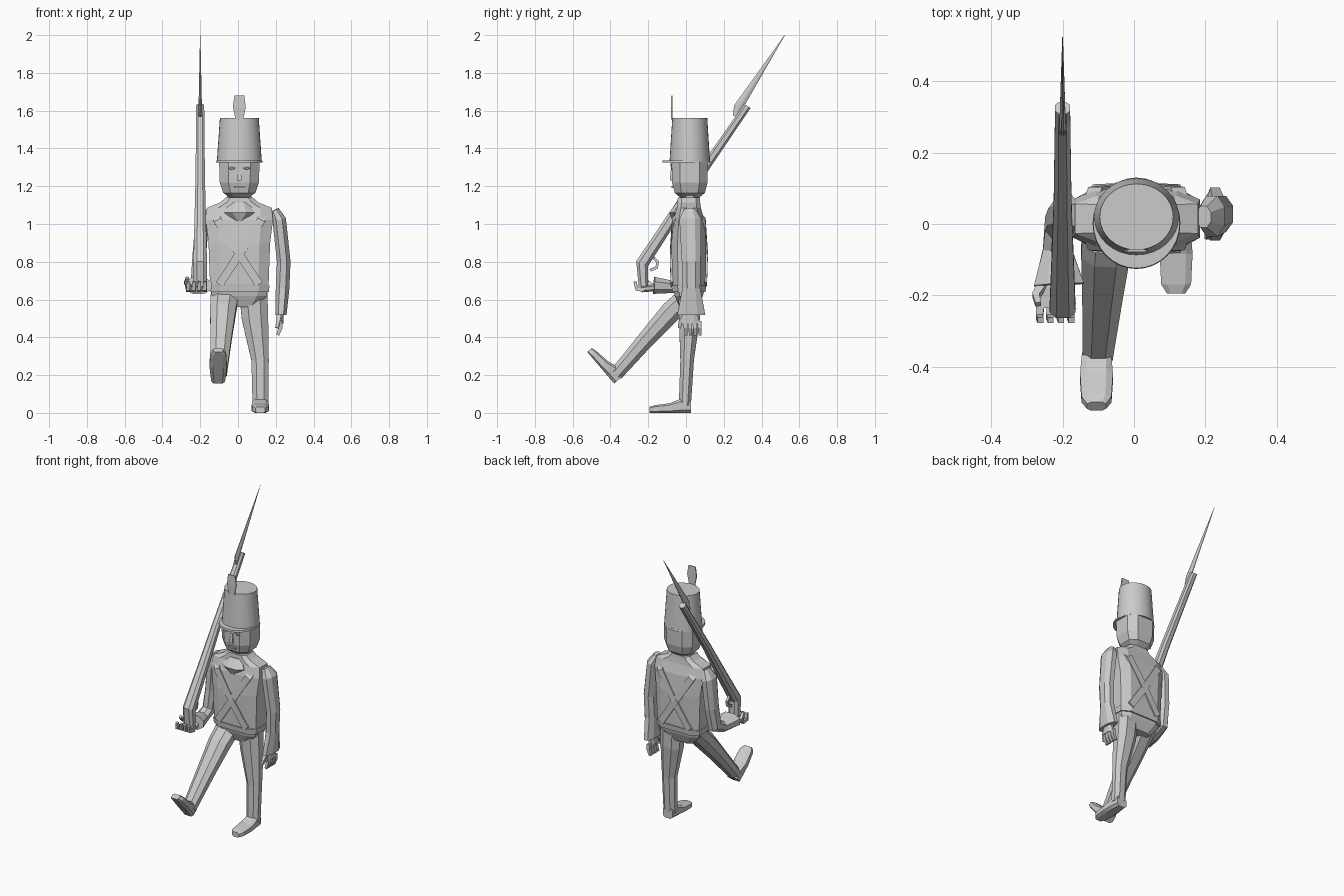
import bpy, bmesh, math
from mathutils import Vector

cube = bpy.data.objects.get("Cube")
if cube:
    bpy.data.objects.remove(cube, do_unlink=True)

grey = bpy.data.materials.new("plain grey")
grey.use_nodes = True
grey.diffuse_color = (.6, .6, .6, 1)
grey.node_tree.nodes["Principled BSDF"].inputs["Base Color"].default_value = grey.diffuse_color

X, Y, Z = Vector((1, 0, 0)), Vector((0, 1, 0)), Vector((0, 0, 1))
MIDDLE = .007
RIGHT_SIDE, LEFT_SIDE = ("right", -1), ("left", 1)


def section(chamfer):
    """Corners of a square, each cut in two when chamfer is below one."""
    corners = []
    for u, v in ((1, 1), (-1, 1), (-1, -1), (1, -1)):
        pair = [(u, v * chamfer), (u * chamfer, v)]
        if u * v < 0:
            pair.reverse()
        corners += pair[:1] if chamfer == 1 else pair
    return corners


def size_at(sizes, fraction):
    """Blend evenly spaced (half width, half depth) pairs along a path."""
    place = fraction * (len(sizes) - 1)
    index = min(int(place), len(sizes) - 2)
    return Vector(sizes[index]).lerp(Vector(sizes[index + 1]), place - index)


def sweep(name, path, sizes, chamfer=.45, across=X, axis=None):
    """Loft a chamfered square along a path; widths run along 'across'."""
    bm = bmesh.new()
    points = [Vector(p) for p in path]
    last = len(points) - 1
    loops = []
    for i, point in enumerate(points):
        tangent = axis or (points[min(i + 1, last)] - points[max(i - 1, 0)]).normalized()
        side = (across - tangent * across.dot(tangent)).normalized()
        up = tangent.cross(side)
        width, depth = size_at(sizes, i / last)
        loops.append([bm.verts.new(point + side * u * width + up * v * depth)
                      for u, v in section(chamfer)])
    for lower, upper in zip(loops, loops[1:]):
        for k in range(len(lower)):
            bm.faces.new((lower[k - 1], lower[k], upper[k], upper[k - 1]))
    bm.faces.new(loops[0])
    bm.faces.new(loops[-1])
    bmesh.ops.recalc_face_normals(bm, faces=bm.faces)
    mesh = bpy.data.meshes.new(name)
    bm.to_mesh(mesh)
    bm.free()
    mesh.materials.append(grey)
    part = bpy.data.objects.new(name, mesh)
    bpy.context.collection.objects.link(part)
    return part


def stack(name, y, rows, chamfer):
    """Level rings given as (height, half width, half depth)."""
    return sweep(name, [(MIDDLE, y, z) for z, width, depth in rows],
                 [(width, depth) for z, width, depth in rows], chamfer, axis=Z)


def drum(name, bottom, top, height, y, z, flatten):
    bpy.ops.mesh.primitive_cone_add(vertices=32, radius1=bottom, radius2=top,
                                    depth=height, location=(MIDDLE, y, z))
    part = bpy.context.object
    part.name = name
    part.scale.y = flatten
    part.data.materials.append(grey)
    bpy.ops.object.shade_smooth_by_angle()


def fingers(side, knuckle, spacing, bends, count=4):
    """A row of bent fingers; bends are offsets from each knuckle."""
    for i in range(count):
        root = Vector(knuckle) + spacing * i
        path = [root] + [root + Vector(bend) for bend in bends]
        sweep(side + "_finger", path, [(.012, .012), (.008, .008)], chamfer=1)


# Hat with brim and plume
drum("hat", bottom=.119, top=.103, height=.23, y=.02, z=1.445, flatten=.9)
drum("hat_brim", bottom=.123, top=.121, height=.012, y=.002, z=1.331, flatten=1.04)
plume = stack("plume", -.075, [(1.55, .02, .003), (1.62, .034, .004), (1.68, .026, .003)], chamfer=1)

# Head and neck
stack("head", .02, [(1.14, .05, .05), (1.165, .085, .08), (1.22, .104, .094), (1.33, .107, .096)], chamfer=.55)
stack("neck", .02, [(1.1, .065, .045), (1.16, .065, .045)], chamfer=.45)

# Face
FACE = -.074
stack("nose", FACE, [(1.29, .007, .006), (1.23, .013, .012)], chamfer=1)
stack("mouth", FACE, [(1.19, .027, .004), (1.2, .027, .004)], chamfer=1)
for side, s in (RIGHT_SIDE, LEFT_SIDE):
    centre = Vector((MIDDLE + s * .04, FACE, 1.295))
    reach = X * s * .02
    sweep(side + "_eye", [centre - reach, centre, centre + reach],
          [(.004, .002), (.006, .008), (.004, .002)], across=Y)
    sweep(side + "_brow", [centre - reach + Z * .013, centre + reach + Z * .025],
          [(.007, .004), (.007, .004)], chamfer=1, across=Y)

# Jacket, collar flap and waist belt
stack("jacket", .015, [(.56, .09, .05), (.62, .145, .075), (.68, .155, .088), (.9, .163, .092),
                       (1.02, .178, .082), (1.085, .172, .064), (1.115, .1, .06),
                       (1.14, .072, .058)], chamfer=.65)
sweep("collar_flap", [(MIDDLE, -.02, 1.115), (MIDDLE, -.045, 1.06), (MIDDLE, -.045, 1.015)],
      [(.05, .03), (.08, .045), (.02, .025)], axis=Z)
stack("waist_belt", .015, [(.64, .156, .088), (.675, .16, .092)], chamfer=.65)

# Crossed straps on the chest and the back
for side, s in (RIGHT_SIDE, LEFT_SIDE):
    for face, f in (("front", -1), ("back", 1)):
        path = [(MIDDLE + s * x, .015 + f * out, z) for x, out, z in
                ((.135, .02, 1.085), (.115, .083, 1.02), (0, .095, .84), (-.105, .09, .68))]
        sweep(f"{side}_{face}_strap", path, [(.006, .022), (.006, .022)], chamfer=1, across=Y)

# Standing left leg and raised right leg
sweep("left_leg", [(.08, .02, .65), (.09, .018, .5), (.117, .006, .28), (.119, -.006, .04)],
      [(.075, .06), (.07, .055), (.046, .036), (.042, .032)])
sweep("right_leg", [(-.068, .03, .64), (-.08, -.08, .535), (-.09, -.215, .385), (-.102, -.37, .205)],
      [(.075, .05), (.068, .056), (.055, .045), (.042, .036)])


def boot(name, heel, tilt):
    """Boot with its heel at the origin; the sole stays level before tilting."""
    rows = ((0, .036, .035), (.055, .042, .037), (.11, .046, .026), (.195, .042, .02), (.22, .026, .016))
    part = sweep(name, [(0, -forward, height) for forward, width, height in rows],
                 [(width, height) for forward, width, height in rows], chamfer=.6, axis=-Y)
    part.location = heel
    part.rotation_euler.x = math.radians(tilt)


boot("left_boot", heel=(.118, .026, 0), tilt=0)
boot("right_boot", heel=(-.105, -.38, .155), tilt=-49.5)

# Left arm hanging, flared at the cuff
SLEEVE = [(.022, .03), (.036, .057), (.036, .05), (.036, .047)]
sweep("left_arm", [(.195, .02, 1.075), (.218, .022, 1.025), (.242, .028, .8), (.236, .028, .66), (.227, .028, .52)],
      SLEEVE + [(.03, .074)])
sweep("left_palm", [(.226, .025, .54), (.222, .025, .475)], [(.016, .035), (.018, .045)])
fingers("left", (.222, -.005, .485), Y * .025, [(.003, .003, -.035), (-.012, .004, -.073)])
fingers("left_thumb", (.218, -.005, .52), Y, [(-.006, -.025, -.04), (-.013, -.03, -.07)], count=1)

# Right arm bent forward, with a cupped hand
sweep("right_arm", [(-.165, .025, 1.075), (-.19, .025, 1.02), (-.205, .02, .83), (-.213, 0, .7),
                    (-.215, -.07, .668), (-.21, -.17, .675)], SLEEVE + [(.04, .033), (.07, .045)])
sweep("right_palm", [(-.212, -.14, .665), (-.215, -.235, .655)], [(.035, .018), (.052, .017)])
fingers("right", (-.262, -.22, .652), X * .029, [(-.003, -.04, .003), (0, -.05, .043)])
fingers("right_thumb", (-.255, -.17, .665), X, [(-.02, -.03, .025), (-.013, -.055, .05)], count=1)


# Rifle over the right shoulder, built in one upright plane
def rifle_part(name, outline, sizes, chamfer=1):
    sweep(name, [(-.2, y, z) for y, z in outline], sizes, chamfer)


rifle_part("rifle", [(-.225, .67), (-.232, .79), (-.1, .99), (.06, 1.24), (.325, 1.625)],
           [(.035, .025), (.036, .034), (.031, .03), (.025, .024), (.021, .02)], chamfer=.5)
rifle_part("trigger_guard", [(-.18, .83), (-.15, .8), (-.155, .77), (-.19, .755)], [(.008, .008), (.008, .008)])
rifle_part("bayonet", [(.262, 1.57), (.275, 1.615), (.523, 2)],
           [(.008, .014), (.009, .024), (.001, .001)], chamfer=.3)
rifle_part("bayonet_mount", [(.255, 1.585), (.3, 1.565)], [(.01, .012), (.012, .012)])
